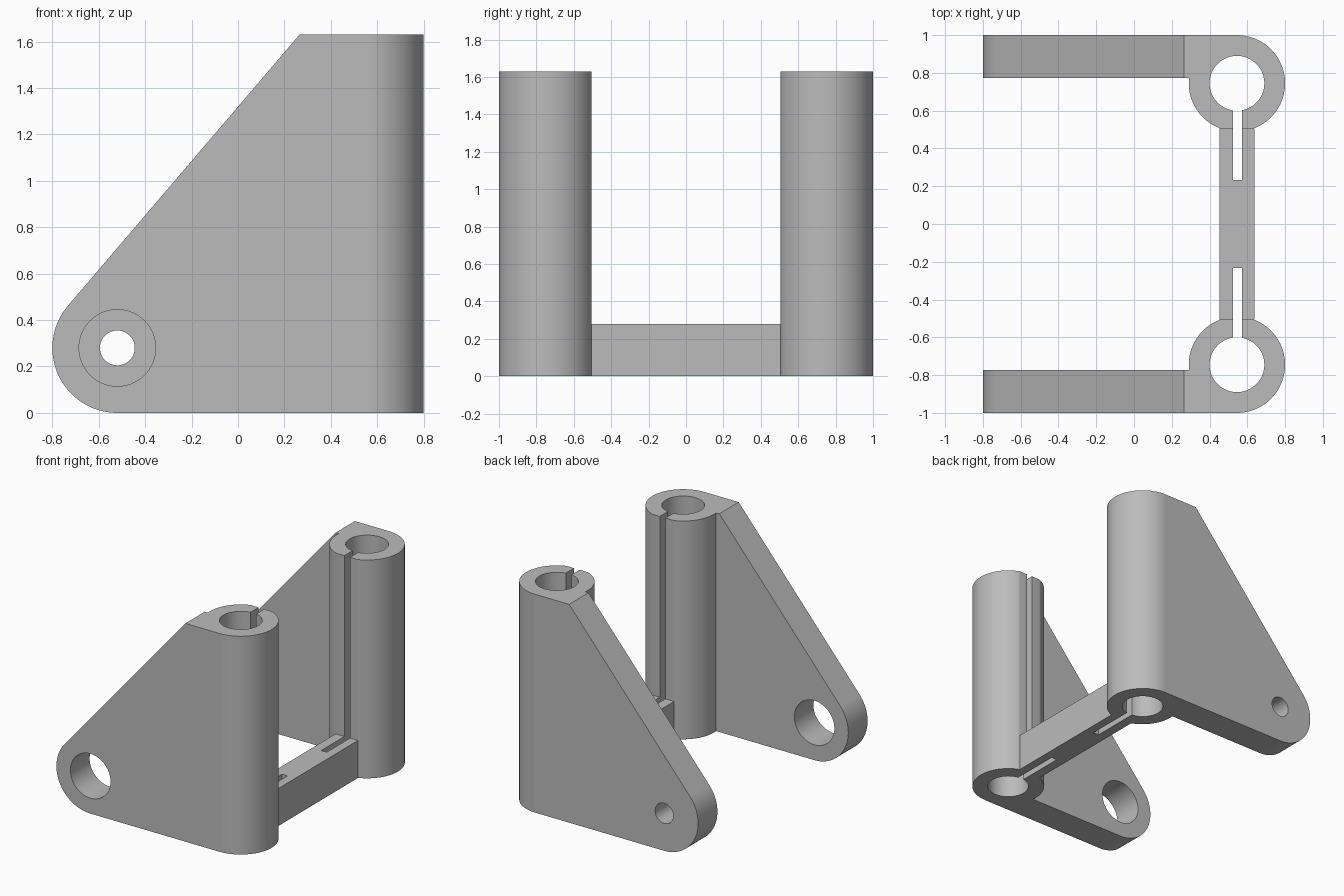
import bpy, bmesh
from math import sin, cos, pi, radians, asin, atan2, hypot
from mathutils import Vector

cube = bpy.data.objects.get("Cube")
if cube:
    bpy.data.objects.remove(cube, do_unlink=True)

grey = bpy.data.materials.new("plain grey")
grey.use_nodes = True
grey.diffuse_color = (0.5, 0.5, 0.5, 1)
grey.node_tree.nodes["Principled BSDF"].inputs["Base Color"].default_value = (0.5, 0.5, 0.5, 1)

# Main dimensions
HEIGHT, BEAM_TOP = 1.63, 0.28
TUBE_X, TUBE_Y, TUBE_R, BORE_R = 0.545, 0.745, 0.255, 0.145
PLATE_IN, FLAT_Y = 0.772, 0.506
PIVOT = (-0.52, 0.28)
PIVOT_R = 0.28
SLIT_X, SLIT_HALF, SLIT_END = 0.548, 0.023, 0.232
SLOT_END, SLOT_R, BIG_HOLE_R, SMALL_HOLE_R = (0.005, 0.8), 0.1, 0.165, 0.075


def arc(centre, r, start, end, steps=48):
    """Points along an arc, both ends included."""
    angles = [start + (end - start) * i / steps for i in range(steps + 1)]
    return [(centre[0] + r * cos(a), centre[1] + r * sin(a)) for a in angles]


def circle(centre, r, steps=72):
    return arc(centre, r, 0, 2 * pi, steps)[:-1]


def rectangle(x0, x1, y0, y1):
    return [(x0, y0), (x1, y0), (x1, y1), (x0, y1)]


def prism(name, outline, low, high, axis="z"):
    """Extrude an outline: xy along z, or xz along y."""
    bm = bmesh.new()
    place = (lambda a, b, h: (a, b, h)) if axis == "z" else (lambda a, b, h: (a, h, b))
    face = bm.faces.new([bm.verts.new(place(a, b, low)) for a, b in outline])
    out = bmesh.ops.extrude_face_region(bm, geom=[face])
    verts = [g for g in out["geom"] if isinstance(g, bmesh.types.BMVert)]
    bmesh.ops.translate(bm, verts=verts, vec=Vector(place(0, 0, high - low)))
    bmesh.ops.recalc_face_normals(bm, faces=bm.faces)
    mesh = bpy.data.meshes.new(name)
    bm.to_mesh(mesh)
    bm.free()
    obj = bpy.data.objects.new(name, mesh)
    bpy.context.collection.objects.link(obj)
    mesh.materials.append(grey)
    return obj


def select(obj):
    bpy.ops.object.select_all(action="DESELECT")
    obj.select_set(True)
    bpy.context.view_layer.objects.active = obj


def combine(obj, other, operation):
    """Apply a boolean and discard the second solid."""
    mod = obj.modifiers.new(operation.lower(), "BOOLEAN")
    mod.operation, mod.object, mod.solver = operation, other, "EXACT"
    select(obj)
    bpy.ops.object.modifier_apply(modifier=mod.name)
    bpy.data.objects.remove(other, do_unlink=True)


def finish(obj):
    select(obj)
    bpy.ops.object.shade_smooth_by_angle(angle=radians(30))
    mod = obj.modifiers.new("weighted normals", "WEIGHTED_NORMAL")
    mod.keep_sharp = True


def slit(side):
    ends = sorted((side * SLIT_END, side * TUBE_Y))
    return prism("slit_cutter", rectangle(SLIT_X - SLIT_HALF, SLIT_X + SLIT_HALF, *ends), -0.1, HEIGHT + 0.1)


def arm(name, side, hole_r):
    """Sloped side plate with a slit clamp tube."""
    # Plate: rounded pivot end, tangent slope, flat top
    slope = radians(139.5)
    outline = [(TUBE_X, 0), (TUBE_X, HEIGHT), (0.265, HEIGHT)]
    outline += arc(PIVOT, PIVOT_R, slope, 1.5 * pi)
    body = prism(name, outline, *sorted((side * PLATE_IN, side)), axis="y")
    # Tube with a flat facing the beam
    half = asin((TUBE_Y - FLAT_Y) / TUBE_R)
    ring = arc((TUBE_X, TUBE_Y), TUBE_R, -half, pi / 2, 36)
    ring += arc((TUBE_X, TUBE_Y), TUBE_R, pi / 2, pi + half, 36)[1:]
    tube = prism("tube", [(x, side * y) for x, y in ring], 0, HEIGHT)
    combine(body, tube, "UNION")
    # Bore, clamp slit and pivot hole
    combine(body, prism("bore", circle((TUBE_X, side * TUBE_Y), BORE_R), -0.1, HEIGHT + 0.1), "DIFFERENCE")
    combine(body, slit(side), "DIFFERENCE")
    ends = sorted((side * 0.6, side * 1.1))
    combine(body, prism("pivot_hole", circle(PIVOT, hole_r), *ends, axis="y"), "DIFFERENCE")
    return body


front_arm = arm("front_arm", -1, BIG_HOLE_R)
back_arm = arm("back_arm", 1, SMALL_HOLE_R)

# Very shallow tapered slot on the outer face of the front arm
dx, dz = SLOT_END[0] - PIVOT[0], SLOT_END[1] - PIVOT[1]
heading = atan2(dz, dx)
spread = pi / 2 - asin((BIG_HOLE_R - SLOT_R) / hypot(dx, dz))
slot = arc(SLOT_END, SLOT_R, heading - spread, heading + spread, 32)
slot += arc(PIVOT, BIG_HOLE_R - 0.001, heading + spread, heading - spread + 2 * pi, 40)
combine(front_arm, prism("slot_cutter", slot, -1.1, -0.997, axis="y"), "DIFFERENCE")

# Low beam between the tubes, slit at both ends
cross_beam = prism("cross_beam", rectangle(0.452, 0.637, -FLAT_Y, FLAT_Y), 0, BEAM_TOP)
for side in (-1, 1):
    combine(cross_beam, slit(side), "DIFFERENCE")

for part in (front_arm, back_arm, cross_beam):
    finish(part)
